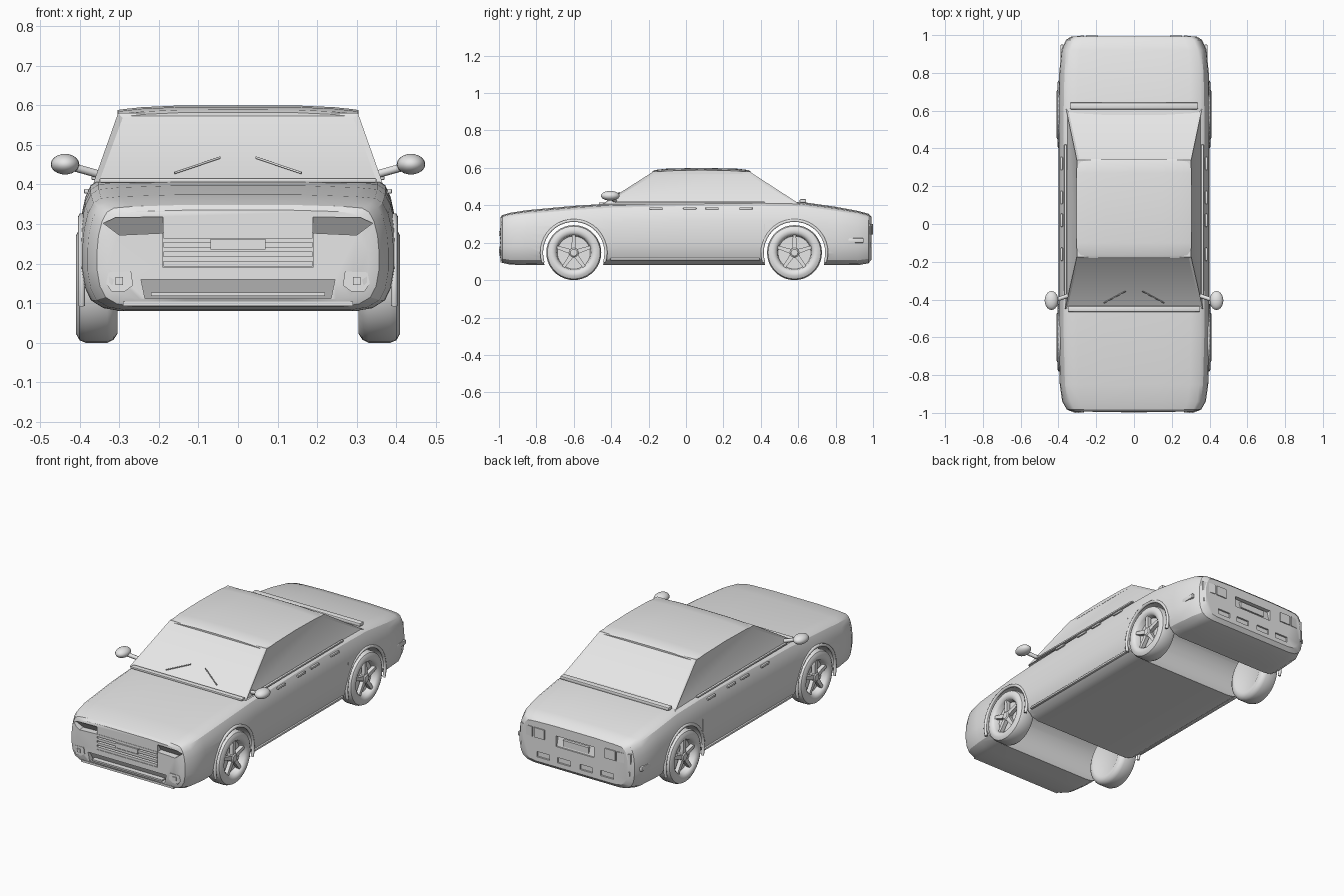
import bpy, bmesh, math
from mathutils import Vector, Matrix

if "Cube" in bpy.data.objects:
    bpy.data.objects.remove(bpy.data.objects["Cube"])

paint = bpy.data.materials.new("light_grey")
paint.use_nodes = True
GREY = (0.8, 0.8, 0.8, 1)
paint.diffuse_color = GREY
paint.node_tree.nodes["Principled BSDF"].inputs["Base Color"].default_value = GREY


def select(ob):
    bpy.ops.object.select_all(action='DESELECT')
    ob.select_set(True)
    bpy.context.view_layer.objects.active = ob


def smooth(ob, angle=35):
    select(ob)
    bpy.ops.object.shade_smooth_by_angle(angle=math.radians(angle))


def finish(bm, name, angle=35):
    bmesh.ops.recalc_face_normals(bm, faces=bm.faces)
    me = bpy.data.meshes.new(name)
    bm.to_mesh(me)
    bm.free()
    me.materials.append(paint)
    ob = bpy.data.objects.new(name, me)
    bpy.context.collection.objects.link(ob)
    smooth(ob, angle)
    return ob


def loft(name, rings, closed=False):
    """Skin a list of closed rings; cap the ends unless closed."""
    bm = bmesh.new()
    rows = [[bm.verts.new(p) for p in r] for r in rings]
    n = len(rows[0])
    for a, b in zip(rows, rows[1:] + (rows[:1] if closed else [])):
        for i in range(n):
            bm.faces.new((a[i], a[(i + 1) % n], b[(i + 1) % n], b[i]))
    if not closed:
        bm.faces.new(rows[0])
        bm.faces.new(rows[-1])
    return finish(bm, name)


def box(name, centre, size, bevel=0.0):
    bm = bmesh.new()
    bmesh.ops.create_cube(bm, size=1, matrix=Matrix.Translation(centre) @ Matrix.Diagonal((*size, 1)))
    if bevel:
        bmesh.ops.bevel(bm, geom=bm.edges[:], offset=bevel, segments=2, affect='EDGES', profile=0.5)
    return finish(bm, name)


def tube(name, pts, radius):
    cu = bpy.data.curves.new(name, 'CURVE')
    cu.dimensions = '3D'
    cu.bevel_depth, cu.bevel_resolution, cu.use_fill_caps = radius, 1, True
    sp = cu.splines.new('POLY')
    sp.points.add(len(pts) - 1)
    for p, co in zip(sp.points, pts):
        p.co = (*co, 1)
    cu.materials.append(paint)
    ob = bpy.data.objects.new(name, cu)
    bpy.context.collection.objects.link(ob)
    select(ob)
    bpy.ops.object.convert(target='MESH')
    return bpy.context.object


def prism(name, pts, end, outer, top_depth, low_depth):
    """Solid on the nose (end -1) or tail (end 1) that follows the rounded corners."""
    zs = [z for _, z in pts]
    lo, hi = min(zs), max(zs)

    def y(x, d):
        return end * (0.995 - 0.45 * max(0, abs(x) - 0.32) - d)
    out = [(x, y(x, -outer), z) for x, z in pts]
    back = [(x, y(x, low_depth + (top_depth - low_depth) * (z - lo) / (hi - lo)), z) for x, z in pts]
    return loft(name, [out, back])


def rect(x0, x1, z0, z1):
    return [(x0, z0), (x1, z0), (x1, z1), (x0, z1)]


def cut(target, cutter):
    m = target.modifiers.new("cut", 'BOOLEAN')
    m.operation, m.object = 'DIFFERENCE', cutter
    select(target)
    bpy.ops.object.modifier_apply(modifier=m.name)
    bpy.data.objects.remove(cutter)


# Main body: one cross-section swept along y with varying width and height
SECTION = [(0.4, 0), (0.75, 0), (0.86, 0.025), (0.94, 0.09), (0.98, 0.2), (1, 0.36), (1, 0.55),
           (0.99, 0.7), (0.965, 0.84), (0.93, 0.93), (0.88, 0.97), (0.75, 0.985), (0.4, 1)]
STATIONS = [(-0.993, 0.33, 0.11, 0.335), (-0.982, 0.356, 0.092, 0.348), (-0.94, 0.38, 0.083, 0.36),
            (-0.85, 0.393, 0.08, 0.374), (-0.6, 0.4, 0.08, 0.397), (-0.4, 0.4, 0.08, 0.41),
            (0, 0.4, 0.08, 0.42), (0.4, 0.4, 0.08, 0.422), (0.62, 0.4, 0.08, 0.418),
            (0.8, 0.396, 0.08, 0.392), (0.92, 0.384, 0.08, 0.37), (0.975, 0.36, 0.09, 0.355),
            (0.993, 0.33, 0.11, 0.338)]
rings = []
for y, w, zb, zt in STATIONS:
    half = [(w * f, y, zb + (zt - zb) * g) for f, g in SECTION]
    rings.append(half + [(-x, yy, z) for x, yy, z in reversed(half)])
body = loft("body", rings)

# Wheel wells run across the whole underside
AXLES = {"front": -0.6, "rear": 0.58}
HUB = 0.147


def circle(x, y, z, r, n=40):
    return [(x, y + r * math.cos(2 * math.pi * i / n), z + r * math.sin(2 * math.pi * i / n)) for i in range(n)]


for y in AXLES.values():
    cut(body, loft("well_cutter", [circle(-0.6, y, HUB, 0.17), circle(0.6, y, HUB, 0.17)]))

# Recesses: headlights, grille, intake and plate pocket
HEADLIGHT = [(0.19, 0.277), (0.3, 0.272), (0.34, 0.302), (0.31, 0.316), (0.19, 0.318)]
for s in (-1, 1):
    cut(body, prism("headlight_cutter", [(s * x, z) for x, z in HEADLIGHT], -1, 0.05, 0.005, 0.04))
cut(body, prism("grille_cutter", rect(-0.19, 0.19, 0.19, 0.278), -1, 0.05, 0.02, 0.02))
cut(body, prism("intake_cutter", [(-0.235, 0.112), (0.235, 0.112), (0.245, 0.16), (-0.245, 0.16)],
                -1, 0.05, 0.012, 0.035))
cut(body, prism("plate_cutter", rect(-0.12, 0.12, 0.225, 0.285), 1, 0.05, 0.025, 0.01))
for x in (-0.2, -0.07, 0.07, 0.2):
    cut(body, prism("slot_cutter", rect(x - 0.04, x + 0.04, 0.135, 0.165), 1, 0.05, 0.012, 0.012))
smooth(body, 30)

# Nose details
for i, z in enumerate((0.2, 0.224, 0.248, 0.271)):
    prism(f"grille_bar_{i}", rect(-0.188, 0.188, z - 0.007, z + 0.007), -1, 0, 0.025, 0.025)
prism("front_plate", rect(-0.07, 0.07, 0.235, 0.262), -1, 0.004, 0.02, 0.02)
prism("intake_bar", rect(-0.22, 0.22, 0.118, 0.127), -1, 0, 0.03, 0.03)
prism("front_lip", rect(-0.29, 0.29, 0.093, 0.104), -1, -0.004, 0.05, 0.05)

# Tail details
prism("rear_plate", rect(-0.08, 0.08, 0.235, 0.27), 1, -0.006, 0.03, 0.03)
prism("rear_bumper_strip", rect(-0.34, 0.34, 0.178, 0.2), 1, 0.005, 0.05, 0.05)

# Cabin: tapered block with inset glass on all four sides
BASE = [(-0.365, -0.45), (0.365, -0.45), (0.36, 0.61), (-0.36, 0.61)]
ROOF = [(-0.303, -0.175), (0.303, -0.175), (0.303, 0.34), (-0.303, 0.34)]
bm = bmesh.new()
low = [bm.verts.new((x, y, 0.405)) for x, y in BASE]
high = [bm.verts.new((x, y, 0.58)) for x, y in ROOF]
sides = [bm.faces.new((low[i], low[(i + 1) % 4], high[(i + 1) % 4], high[i])) for i in range(4)]
bm.faces.new(low)
bm.faces.new(high)
bmesh.ops.recalc_face_normals(bm, faces=bm.faces)
bmesh.ops.inset_individual(bm, faces=sides, thickness=0.018, depth=-0.006)
cabin = finish(bm, "cabin_glass_and_pillars", 25)

# Roof panel with a gentle crown
roof_rings = []
for y, w, z in ((-0.18, 0.295, 0.582), (-0.165, 0.302, 0.589), (-0.1, 0.304, 0.596), (0.08, 0.304, 0.6),
                (0.27, 0.304, 0.596), (0.33, 0.302, 0.589), (0.345, 0.295, 0.582)):
    top = [(w * f, y, z - 0.012 * abs(f) ** 4) for f in (1, 0.95, 0.8, 0.5, 0, -0.5, -0.8, -0.95, -1)]
    roof_rings.append([(-w, y, 0.568), (w, y, 0.568)] + top)
loft("roof_panel", roof_rings)

# Cowl and rear deck trim
box("windscreen_cowl", (0, -0.45, 0.41), (0.7, 0.03, 0.012), 0.004)
box("rear_window_trim", (0, 0.625, 0.423), (0.68, 0.035, 0.02), 0.006)


# Wheels
def lathe(name, profile, y, s, n=36):
    return loft(name, [circle(s * x, y, HUB, r, n) for x, r in profile])


TYRE = [(0.312, 0.09), (0.305, 0.105), (0.305, 0.125), (0.315, 0.14), (0.33, 0.147), (0.385, 0.147),
        (0.4, 0.141), (0.409, 0.125), (0.408, 0.107), (0.402, 0.099), (0.396, 0.093), (0.368, 0.088)]

for s, side in ((1, "left"), (-1, "right")):
    for axle, y in AXLES.items():
        tag = f"{axle}_{side}"
        lathe(f"tyre_{tag}", TYRE, y, s)
        lathe(f"hub_{tag}", [(0.36, 0.026), (0.396, 0.026), (0.402, 0.018)], y, s, 20)
        # Five tapered spokes
        bm = bmesh.new()
        for k in range(5):
            res = bmesh.ops.create_cube(bm, size=1, matrix=Matrix.Diagonal((0.022, 0.026, 0.08, 1)))
            for v in res["verts"]:
                if v.co.z > 0:
                    v.co.y *= 0.65
                v.co += Vector((s * 0.386, 0, 0.055))
            bmesh.ops.rotate(bm, verts=res["verts"], matrix=Matrix.Rotation(k * math.tau / 5, 3, 'X'))
        bmesh.ops.translate(bm, verts=bm.verts, vec=(0, y, HUB))
        finish(bm, f"spokes_{tag}")
        # Arch lip
        angles = [math.radians(-18 + 216 * i / 24) for i in range(25)]
        tube(f"arch_lip_{tag}", [(s * 0.395, y + 0.172 * math.cos(a), HUB + 0.172 * math.sin(a))
                                 for a in angles], 0.009)

    # Door mirror on a short arm
    bm = bmesh.new()
    shape = Matrix.Translation((s * 0.437, -0.405, 0.451)) @ Matrix.Diagonal((0.036, 0.05, 0.026, 1))
    bmesh.ops.create_uvsphere(bm, u_segments=20, v_segments=12, radius=1, matrix=shape)
    finish(bm, f"mirror_{side}", 60)
    tube(f"mirror_arm_{side}", [(s * 0.35, -0.38, 0.425), (s * 0.41, -0.4, 0.442)], 0.011)

    # Wiper lying on the windscreen
    tube(f"wiper_{side}", [(s * 0.16, -0.418, 0.429), (s * 0.045, -0.356, 0.468)], 0.003)

    # Fog lamp with a raised bulb
    fog = [(0.265, 0.145), (0.285, 0.13), (0.32, 0.13), (0.333, 0.15), (0.327, 0.178), (0.27, 0.18)]
    prism(f"fog_lamp_{side}", [(s * x, z) for x, z in fog], -1, 0.002, 0.02, 0.02)
    prism(f"fog_bulb_{side}", rect(s * 0.29, s * 0.31, 0.146, 0.166), -1, 0.005, 0.01, 0.01)

    # Tail lamps in two segments
    for i, (x0, x1) in enumerate(((0.19, 0.255), (0.265, 0.345))):
        prism(f"tail_lamp_{side}_{i}", rect(s * x0, s * x1, 0.245, 0.3), 1, 0.004, 0.03, 0.03)

    # Side trim: belt line, handle, sill and rear marker
    box(f"belt_trim_{side}", (s * 0.363, 0.02, 0.416), (0.014, 0.8, 0.01), 0.003)
    for i, y in enumerate((-0.16, 0.02, 0.14, 0.32)):
        box(f"door_trim_{side}_{i}", (s * 0.383, y, 0.383), (0.012, 0.07, 0.012), 0.003)
    box(f"sill_{side}", (s * 0.382, -0.005, 0.112), (0.014, 0.8, 0.012), 0.003)
    box(f"rear_marker_{side}", (s * 0.381, 0.9, 0.212), (0.016, 0.1, 0.025), 0.004)
    box(f"door_seam_{side}", (s * 0.398, 0.42, 0.25), (0.006, 0.004, 0.1))
